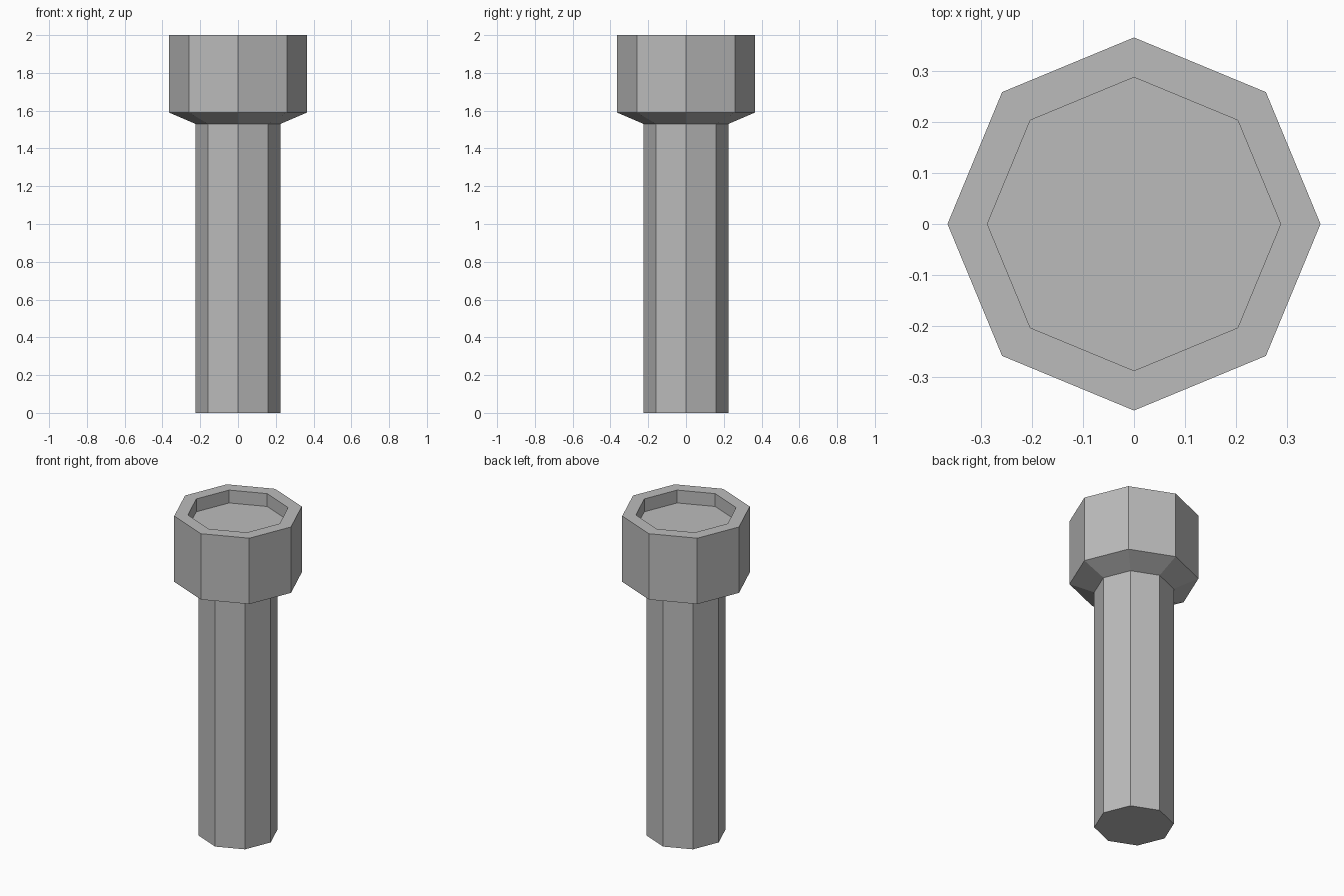
import bpy
import bmesh
from math import cos, sin, tau

cube = bpy.data.objects.get("Cube")
if cube:
    bpy.data.objects.remove(cube, do_unlink=True)

SIDES = 8

steel = bpy.data.materials.new("grey_steel")
steel.use_nodes = True
colour = (0.5, 0.5, 0.5, 1)
steel.diffuse_color = colour
steel.node_tree.nodes["Principled BSDF"].inputs["Base Color"].default_value = colour


def lathe(name, profile):
    """Turn (radius, height) points into a closed flat-sided solid."""
    bm = bmesh.new()
    rings = [[bm.verts.new((r * cos(tau * i / SIDES), r * sin(tau * i / SIDES), z))
              for i in range(SIDES)] for r, z in profile]
    for low, high in zip(rings, rings[1:]):
        for i in range(SIDES):
            j = (i + 1) % SIDES
            bm.faces.new((low[i], low[j], high[j], high[i]))
    # End caps
    bm.faces.new(rings[0][::-1])
    bm.faces.new(rings[-1])
    mesh = bpy.data.meshes.new(name)
    bm.to_mesh(mesh)
    bm.free()
    mesh.materials.append(steel)
    obj = bpy.data.objects.new(name, mesh)
    bpy.context.collection.objects.link(obj)
    return obj


# Shank, tapered underside, head wall, rim and socket in one continuous skin
lathe("socket_bolt", [
    (0.225, 0),
    (0.225, 1.53),
    (0.365, 1.59),
    (0.365, 2),
    (0.287, 2),
    (0.287, 1.92),
])
